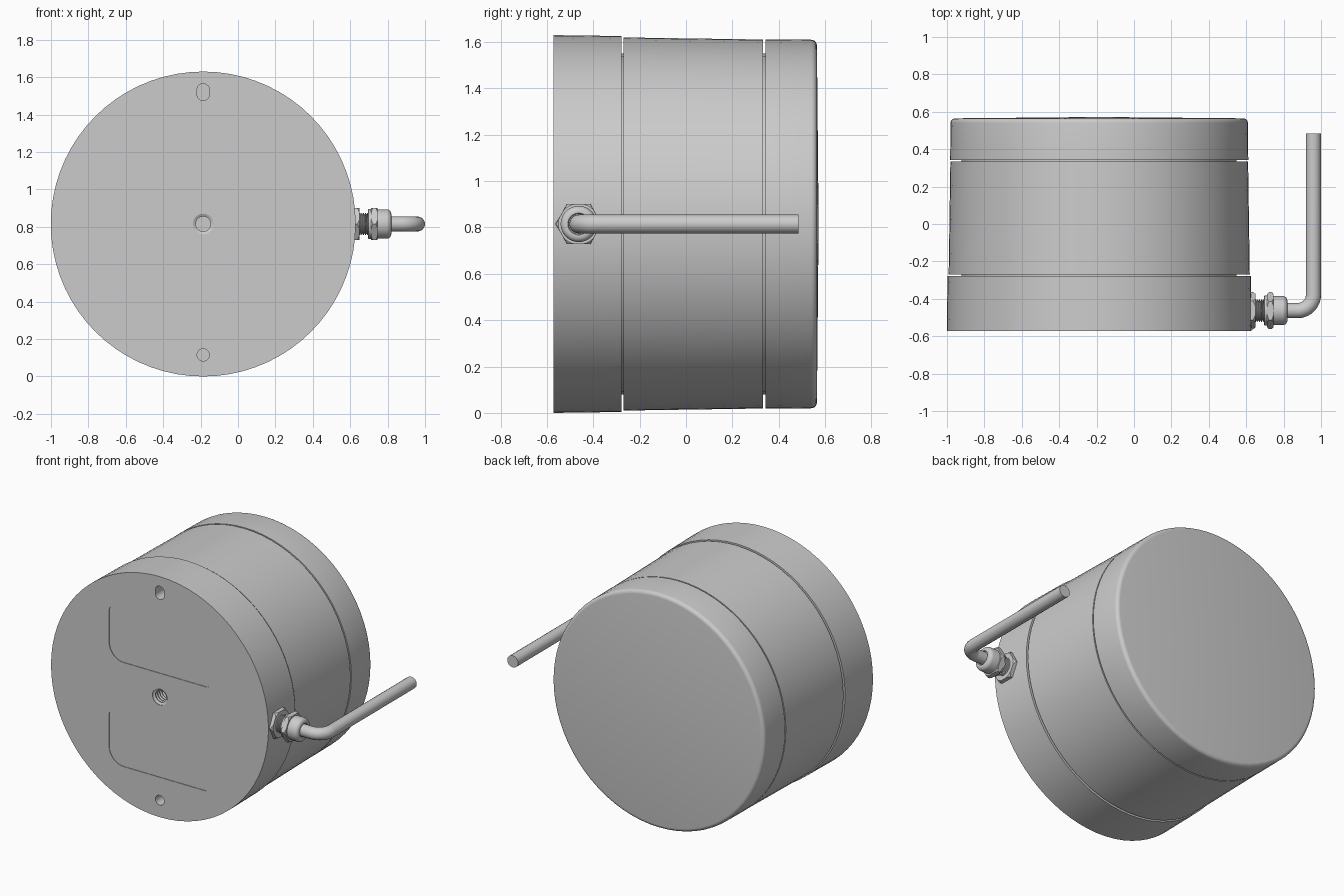
import bpy, bmesh
from math import cos, sin, pi

if "Cube" in bpy.data.objects:
    bpy.data.objects.remove(bpy.data.objects["Cube"])

CX, CZ = -0.186, 0.815      # main axis of the housing (along y)
GY = -0.463                 # cable gland axis height along y


def finish(name, bm):
    bmesh.ops.remove_doubles(bm, verts=bm.verts, dist=1e-6)
    bmesh.ops.recalc_face_normals(bm, faces=bm.faces)
    me = bpy.data.meshes.new(name)
    bm.to_mesh(me)
    bm.free()
    ob = bpy.data.objects.new(name, me)
    bpy.context.collection.objects.link(ob)
    return ob


def lathe(name, profile, axis='Y', segs=72, cx=CX, cy=GY, cz=CZ):
    """Closed solid of revolution from (radius, position along axis) points."""
    bm = bmesh.new()
    rings = []
    for r, t in profile:
        ring = []
        for i in range(segs):
            a = 2 * pi * i / segs
            u, w = r * cos(a), cz + r * sin(a)
            ring.append(bm.verts.new((cx + u, t, w) if axis == 'Y' else (t, cy + u, w)))
        rings.append(ring)
    for a, b in zip(rings, rings[1:]):
        for i in range(segs):
            j = (i + 1) % segs
            bm.faces.new((a[i], a[j], b[j], b[i]))
    bm.faces.new(rings[0])
    bm.faces.new(rings[-1])
    return finish(name, bm)


def rounded_prism(name, x0, x1, z0, z1, radii, y0, y1):
    """Rounded rectangle (radii: BL, BR, TR, TL) extruded along y."""
    bm = bmesh.new()
    corners = [(x0, z0, 1, 1), (x1, z0, -1, 1), (x1, z1, -1, -1), (x0, z1, 1, -1)]
    verts = []
    for k, ((x, z, sx, sz), r) in enumerate(zip(corners, radii)):
        for s in range(9):
            a = pi + k * pi / 2 + s * pi / 16
            verts.append(bm.verts.new((x + sx * r + r * cos(a), y0, z + sz * r + r * sin(a))))
    face = bm.faces.new(verts)
    ext = bmesh.ops.extrude_face_region(bm, geom=[face])
    bmesh.ops.translate(bm, vec=(0, y1 - y0, 0),
                        verts=[v for v in ext['geom'] if isinstance(v, bmesh.types.BMVert)])
    return finish(name, bm)


def activate(ob):
    bpy.ops.object.select_all(action='DESELECT')
    ob.select_set(True)
    bpy.context.view_layer.objects.active = ob


def boolean(ob, cutter, operation='DIFFERENCE'):
    mod = ob.modifiers.new('cut', 'BOOLEAN')
    mod.operation, mod.object, mod.solver = operation, cutter, 'EXACT'
    activate(ob)
    bpy.ops.object.modifier_apply(modifier=mod.name)
    bpy.data.objects.remove(cutter)


def arc(cr, ct, r, n=5):
    """Quarter-round profile from the side to the far end."""
    return [(cr + r * cos(i * pi / 2 / n), ct + r * sin(i * pi / 2 / n)) for i in range(n + 1)]


# Housing: base, main body, lid and the inner core seen in the grooves
F, B = -0.572, 0.572
base = lathe('base', [(0.815, F), (0.811, -0.279)])
body = lathe('body', [(0.805, -0.270), (0.796, 0.333)])
lid = lathe('lid', [(0.797, 0.342)] + arc(0.770, 0.540, 0.025) + [(0.03, B)])
core = lathe('core', [(0.735, -0.30), (0.735, 0.36)])

# Mounting holes in the front face
boolean(base, rounded_prism('slot_cut', CX - .033, CX + .033, 1.475, 1.565, [.0329] * 4, F - .05, F + .12))
boolean(base, lathe('pin_cut', [(0.033, F - .05), (0.033, F + .12)], segs=32, cz=0.115))

# Threaded centre socket
thread = [(0.075, F - .02), (0.055, F), (0.055, F + .004)]
for i in range(8):
    y = F + .012 + i * .022
    thread += [(0.040, y), (0.040, y + .005), (0.052, y + .012), (0.052, y + .015)]
boolean(base, lathe('socket_cut', thread, segs=32))

# Two shallow label recesses
for z0, z1 in ((0.975, 1.335), (0.27, 0.63)):
    boolean(base, rounded_prism('recess_cut', CX - .38, CX + .38, z0, z1,
                                [.11, .035, .035, .035], F - .05, F + .004))


# Cable gland: lock nut, thread, cap nut, dome
def hex_nut(name, x0, x1, r, chamfer_start, chamfer_end):
    nut = lathe(name, [(r, x0), (r, x1)], 'X', 6)
    k, h = r * 0.88, (x1 - x0) * 0.3
    prof = [(k, x0 - .001), (r * 1.01, x0 + h)] if chamfer_start else [(r * 1.01, x0 - .001)]
    prof += [(r * 1.01, x1 - h), (k, x1 + .001)] if chamfer_end else [(r * 1.01, x1 + .001)]
    boolean(nut, lathe('chamfer', prof, 'X', 48), 'INTERSECT')
    return nut


lock_nut = hex_nut('lock_nut', 0.60, 0.650, 0.100, False, True)
ridges = []
for i in range(6):
    x = 0.640 + i * .010
    ridges += [(0.060, x), (0.060, x + .003), (0.052, x + .006), (0.052, x + .008)]
gland_thread = lathe('gland_thread', ridges, 'X', 40)
gland_collar = lathe('gland_collar', [(0.074, 0.694), (0.080, 0.698), (0.080, 0.716)], 'X', 40)
cap_nut = hex_nut('cap_nut', 0.712, 0.746, 0.099, True, True)
cap_dome = lathe('cap_dome', [(0.078, 0.74)] + arc(0.053, 0.795, 0.025)
                 + [(0.047, 0.820), (0.043, 0.812)], 'X', 40)

# Cable with a single rounded bend
curve = bpy.data.curves.new('cable', 'CURVE')
curve.dimensions = '3D'
curve.bevel_depth = 0.0405
curve.bevel_resolution = 6
curve.use_fill_caps = True
R, X = 0.085, 0.9595
path = [(0.80, GY)] + [(X - R + R * sin(i * pi / 20), GY + R - R * cos(i * pi / 20))
                       for i in range(11)] + [(X, 0.485)]
sp = curve.splines.new('POLY')
sp.points.add(len(path) - 1)
for p, (x, y) in zip(sp.points, path):
    p.co = (x, y, CZ, 1)
cable = bpy.data.objects.new('cable', curve)
bpy.context.collection.objects.link(cable)
activate(cable)
bpy.ops.object.convert(target='MESH')

# Smooth shading with crisp edges
for ob in list(bpy.context.scene.objects):
    activate(ob)
    bpy.ops.object.shade_smooth_by_angle(angle=pi / 6)
